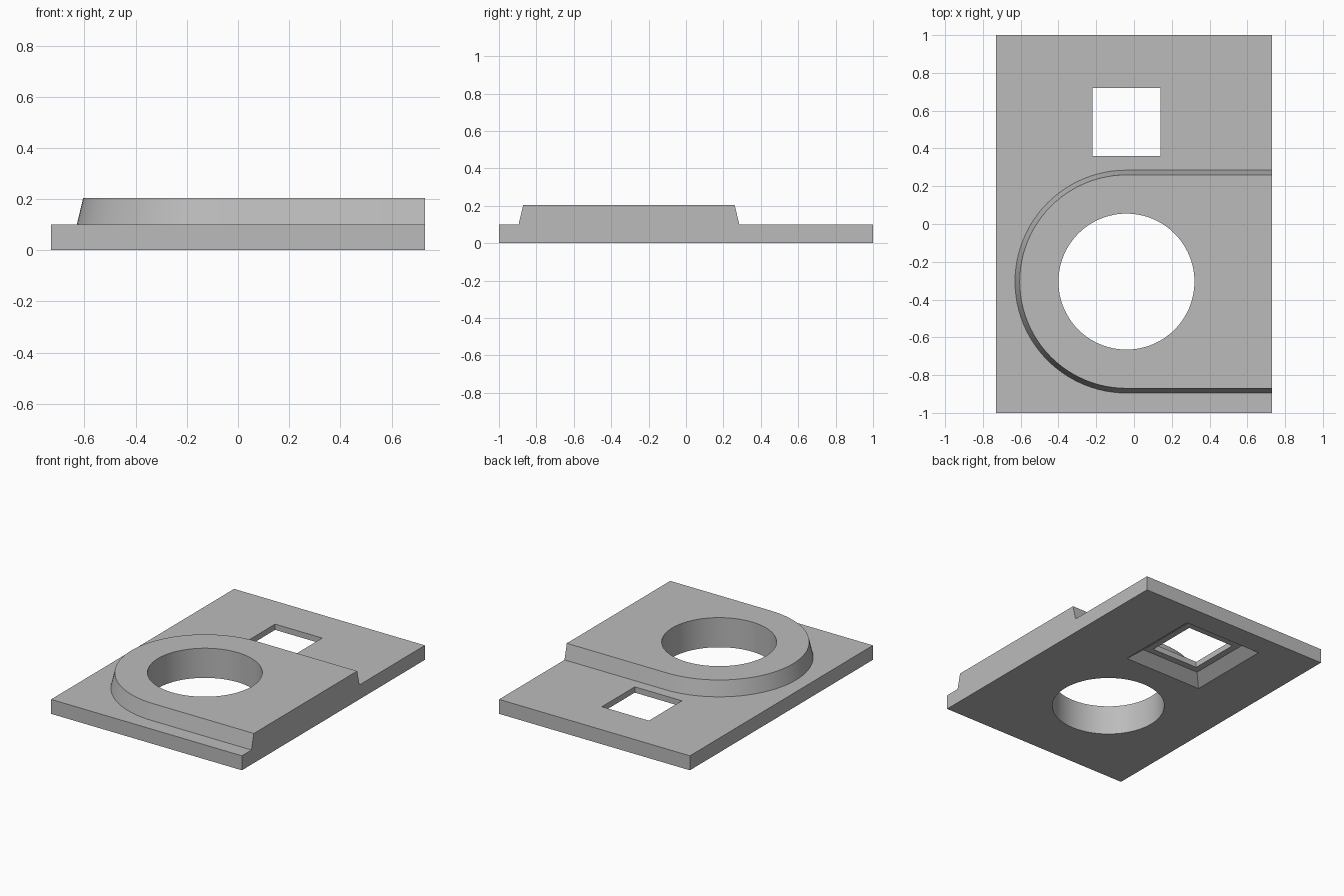
import bpy, bmesh, math

cube = bpy.data.objects.get("Cube")
if cube:
    bpy.data.objects.remove(cube, do_unlink=True)

HALF_X, PLATE_TOP, PAD_TOP = 0.73, 0.10, 0.205
CX, BORE_Y, WINDOW_Y = -0.04, -0.305, 0.54

gray = bpy.data.materials.new("plain gray")
gray.use_nodes = True
gray.diffuse_color = (0.5, 0.5, 0.5, 1)
gray.node_tree.nodes["Principled BSDF"].inputs["Base Color"].default_value = (0.5, 0.5, 0.5, 1)


def loft(name, layers):
    """Closed solid through stacked outlines; layers = [(points_xy, z), ...]."""
    bm = bmesh.new()
    rings = [[bm.verts.new((x, y, z)) for x, y in pts] for pts, z in layers]
    n = len(rings[0])
    for low, high in zip(rings, rings[1:]):
        for i in range(n):
            j = (i + 1) % n
            bm.faces.new((low[i], low[j], high[j], high[i]))
    bm.faces.new(rings[0][::-1])
    bm.faces.new(rings[-1])
    bmesh.ops.recalc_face_normals(bm, faces=bm.faces)
    mesh = bpy.data.meshes.new(name)
    bm.to_mesh(mesh)
    bm.free()
    mesh.materials.append(gray)
    obj = bpy.data.objects.new(name, mesh)
    bpy.context.collection.objects.link(obj)
    return obj


def rect(cx, cy, hx, hy):
    return [(cx - hx, cy - hy), (cx + hx, cy - hy), (cx + hx, cy + hy), (cx - hx, cy + hy)]


def arc(radius, start, sweep, count):
    return [(CX + radius * math.cos(start + sweep * i / count),
             BORE_Y + radius * math.sin(start + sweep * i / count)) for i in range(count + 1)]


def pad_outline(radius):
    """Half circle on one side, running straight out to the plate edge."""
    return ([(HALF_X, BORE_Y + radius)]
            + arc(radius, math.pi / 2, math.pi, 48)
            + [(HALF_X, BORE_Y - radius)])


# Base plate and raised pad with drafted sides
plate_outline = rect(0, 0, HALF_X, 1)
plate = loft("base_plate", [(plate_outline, 0), (plate_outline, PLATE_TOP)])
pad = loft("raised_pad", [(pad_outline(0.59), PLATE_TOP), (pad_outline(0.565), PAD_TOP)])

# Cutters: round bore, square window, tapered recess under the window
circle = arc(0.36, 0, 2 * math.pi, 96)[:-1]
bore = loft("bore_cutter", [(circle, -0.1), (circle, 0.4)])


def square(half):
    return rect(CX, WINDOW_Y, half, half)


window = loft("window_cutter", [
    (square(0.325), -0.02), (square(0.30), 0), (square(0.225), 0.06),
    (square(0.18), 0.06), (square(0.18), 0.2)])

for body, cutters in ((plate, (bore, window)), (pad, (bore,))):
    for cutter in cutters:
        mod = body.modifiers.new(cutter.name, 'BOOLEAN')
        mod.operation = 'DIFFERENCE'
        mod.solver = 'EXACT'
        mod.object = cutter

# Bake the cuts, then drop the cutters
graph = bpy.context.evaluated_depsgraph_get()
baked = [(b, bpy.data.meshes.new_from_object(b.evaluated_get(graph))) for b in (plate, pad)]
for body, mesh in baked:
    body.modifiers.clear()
    body.data = mesh
for cutter in (bore, window):
    bpy.data.objects.remove(cutter, do_unlink=True)

# Smooth the round walls, keep the edges sharp
for obj in bpy.context.view_layer.objects:
    obj.select_set(obj in (plate, pad))
bpy.context.view_layer.objects.active = plate
bpy.ops.object.shade_smooth_by_angle(angle=math.radians(20))
